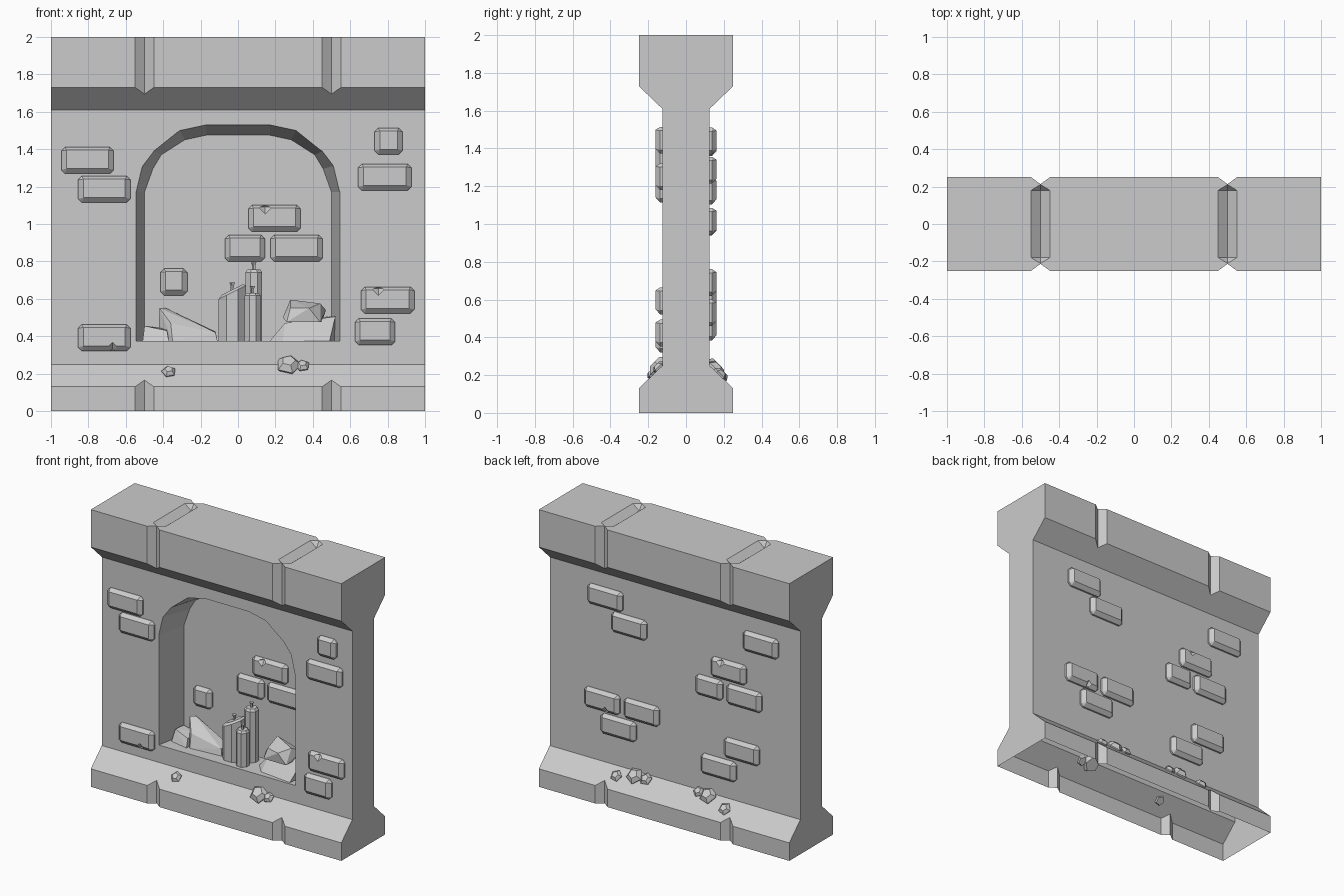
import bpy, bmesh
from math import sin, cos, pi, radians
from mathutils import Matrix, Vector

if "Cube" in bpy.data.objects:
    bpy.data.objects.remove(bpy.data.objects["Cube"])


def finish(name, bm):
    bmesh.ops.recalc_face_normals(bm, faces=bm.faces)
    me = bpy.data.meshes.new(name)
    bm.to_mesh(me)
    bm.free()
    ob = bpy.data.objects.new(name, me)
    bpy.context.collection.objects.link(ob)
    return ob


def loft(name, rings):
    bm = bmesh.new()
    vs = [[bm.verts.new(p) for p in r] for r in rings]
    n = len(vs[0])
    for a, b in zip(vs, vs[1:]):
        for i in range(n):
            j = (i + 1) % n
            bm.faces.new((a[i], a[j], b[j], b[i]))
    bm.faces.new(vs[0][::-1])
    bm.faces.new(vs[-1])
    return finish(name, bm)


def hull(name, pts):
    bm = bmesh.new()
    for p in pts:
        bm.verts.new(p)
    bmesh.ops.convex_hull(bm, input=list(bm.verts))
    bmesh.ops.delete(bm, geom=[v for v in bm.verts if not v.link_faces], context='VERTS')
    bmesh.ops.dissolve_limit(bm, angle_limit=radians(1), verts=bm.verts, edges=bm.edges)
    return finish(name, bm)


def cut(ob, cutter):
    m = ob.modifiers.new("cut", 'BOOLEAN')
    m.operation, m.object, m.solver = 'DIFFERENCE', cutter, 'EXACT'
    bpy.context.view_layer.objects.active = ob
    bpy.ops.object.modifier_apply(modifier=m.name)
    bpy.data.objects.remove(cutter)


def drop_faces(ob, test):
    bm = bmesh.new()
    bm.from_mesh(ob.data)
    bmesh.ops.delete(bm, geom=[f for f in bm.faces if all(test(v.co) for v in f.verts)],
                     context='FACES')
    bm.to_mesh(ob.data)
    bm.free()


# Wall: stepped profile run along x
half = [(.25, 0), (.25, .13), (.125, .25), (.125, 1.61), (.25, 1.73), (.25, 2)]
prof = half + [(-y, z) for y, z in reversed(half)]
wall = loft("wall", [[(x, y, z) for y, z in prof] for x in (-1, 1)])

# Arched niche, narrowing towards its back
outer = [(.545, .375), (.545, 1.17), (.51, 1.31), (.45, 1.39), (.31, 1.50), (.17, 1.53)]
inner = [(.50, .375), (.50, 1.17), (.455, 1.295), (.41, 1.37), (.285, 1.45), (.17, 1.475)]
NICHE = .1


def arch(t, y):
    h = [(a + (c - a) * t, b + (d - b) * t) for (a, b), (c, d) in zip(outer, inner)]
    return [(x, y, z) for x, z in h] + [(-x, y, z) for x, z in reversed(h)]


cut(wall, loft("niche_cutter", [arch(-.111, -.15), arch(1, NICHE)]))

# Block joints: V grooves on both faces and a hipped groove on the top
for x in (-.5, .5):
    for y in (-.25, .25):
        cut(wall, loft("joint_cutter", [[(x + .05, y, z), (x, y + .037, z), (x - .05, y, z),
                                         (x, y - .037, z)] for z in (-.1, 2.1)]))
    cut(wall, hull("top_joint_cutter",
                   [(x, s * .211, 2) for s in (-1, 1)]
                   + [(x + a, s * .18, 2 + b) for s in (-1, 1)
                      for a, b in ((.05, 0), (-.05, 0), (0, .04), (0, -.04))]))
drop_faces(wall, lambda c: c.z < 1e-4)      # underside is open


# Bricks: chamfered blocks; side 1 = front, -1 = back; chip = (x offset, up or down)
def brick(name, x, z, w, wall_y=-.125, side=1, chip=None):
    a, h, c = w / 2, .071, .02
    octo = [(i * p, j * q) for i in (-1, 1) for j in (-1, 1) for p, q in ((a, h - c), (a - c, h))]
    pts = [(x + u, wall_y - d, z + v) for u, v in octo for d in (0, .012)]
    pts += [(x + i * (a - .028), wall_y - .037, z + v) for i in (-1, 1) for v in (-h + .027, h - .016)]
    ob = hull(name, [(side * p, side * q, r) for p, q, r in pts])
    if chip:
        cx, cy, cz, r = x + chip[0], wall_y - .037, z + chip[1] * .062, .038
        cut(ob, hull("chip_cutter", [(side * (cx + i * r), side * (cy + j * .03), cz + k * r)
                                     for s in (-1, 1)
                                     for i, j, k in ((s, 0, 0), (0, s, 0), (0, 0, s))]))
    drop_faces(ob, lambda co: abs(co.y - side * wall_y) < 1e-4)


for x, z, w, chip in [(-.805, 1.34, .28, None), (-.715, 1.185, .28, None), (.805, 1.443, .15, None),
                      (.785, 1.25, .285, None), (-.715, .392, .28, (.045, -1)),
                      (.80, .593, .285, (-.05, 1)), (.733, .423, .215, None)]:
    brick("front_brick", x, z, w, chip=chip)
for x, z, w, chip in [(.195, 1.03, .28, (-.05, 1)), (.037, .87, .215, None),
                      (.313, .87, .28, None), (-.343, .69, .145, None)]:
    brick("niche_brick", x, z, w, wall_y=NICHE, chip=chip)
for x, z, w, chip in [(-.55, 1.44, .28, None), (-.36, 1.285, .28, None), (.69, 1.43, .28, None),
                      (.434, 1.175, .28, (-.05, 1)), (.28, 1.015, .215, None), (.56, 1.01, .28, None),
                      (-.575, .69, .28, (.04, -1)), (-.26, .69, .28, None), (-.445, .53, .28, None),
                      (.54, .62, .28, None), (.354, .455, .28, None)]:
    brick("back_brick", x, z, w, side=-1, chip=chip)


# Candles: octagonal, chamfered (and optionally slanted) tops, flared wicks
def ring(x, y, z, r, n=8, slant=0):
    return [(x + r * cos((i + .5) * 2 * pi / n), y + r * sin((i + .5) * 2 * pi / n),
             z + slant * r * cos((i + .5) * 2 * pi / n)) for i in range(n)]


for x, y, top, r, slant in [(-.03, 0, .65, .08, .5), (.085, .034, .757, .048, 0),
                            (.078, -.057, .632, .046, 0)]:
    loft("candle", [ring(x, y, .375, r), ring(x, y, top - .015, r, slant=slant),
                    ring(x, y, top, r * .75, slant=slant)])
    loft("wick", [ring(x, y, top - .005, .009, 5), ring(x, y, top + .02, .009, 5),
                  ring(x, y, top + .036, .016, 5)])

# Rubble inside the niche
F = .375
hull("rubble_left_wedge", [(-.425, .05, F), (-.35, -.05, F), (-.11, -.03, F), (-.11, .07, F),
                           (-.42, .09, F), (-.42, .05, .55), (-.385, .075, .55), (-.36, -.02, .47),
                           (-.12, -.02, .42), (-.12, .06, .425)])
hull("rubble_left_block", [(-.51, -.03, F), (-.37, -.06, F), (-.37, .08, F), (-.51, .09, F),
                           (-.50, .0, .455), (-.38, -.03, .43), (-.38, .07, .44), (-.49, .08, .455)])
hull("rubble_right_wedge", [(.17, 0, F), (.24, -.08, F), (.49, -.11, F), (.52, .05, F), (.22, .09, F),
                            (.25, 0, .47), (.27, .07, .47), (.47, -.07, .42), (.52, .0, .505),
                            (.48, .08, .505)])
hull("rubble_right_top", [(.24, -.03, .50), (.28, -.06, .55), (.28, .05, .595), (.44, -.02, .575),
                          (.47, .05, .54), (.44, -.08, .475), (.26, -.08, .475), (.38, -.09, .55),
                          (.45, .06, .48), (.26, .06, .49)])

# Stones lying on the sloped ledges
for side, x, z, r in [(1, -.37, .205, .04), (1, .27, .24, .068), (1, .345, .237, .04),
                      (-1, -.43, .20, .042), (-1, -.30, .225, .06), (-1, -.21, .225, .045),
                      (-1, .20, .24, .04), (-1, .28, .235, .062), (-1, .44, .195, .045)]:
    nrm = Vector((0, -side, 1)).normalized()
    base = Vector((side * x, -side * (.125 + .25 - z), z)) + nrm * .006
    M = Matrix.Translation(base) @ nrm.to_track_quat('Z', 'Y').to_matrix().to_4x4() \
        @ Matrix.Rotation(x * 7, 4, 'Z')
    loft("ledge_stone", [[M @ Vector(p) for p in ring(0, 0, k * r, s * r, 5)]
                         for k, s in ((-.45, .8), (.1, 1), (.55, .55))])
